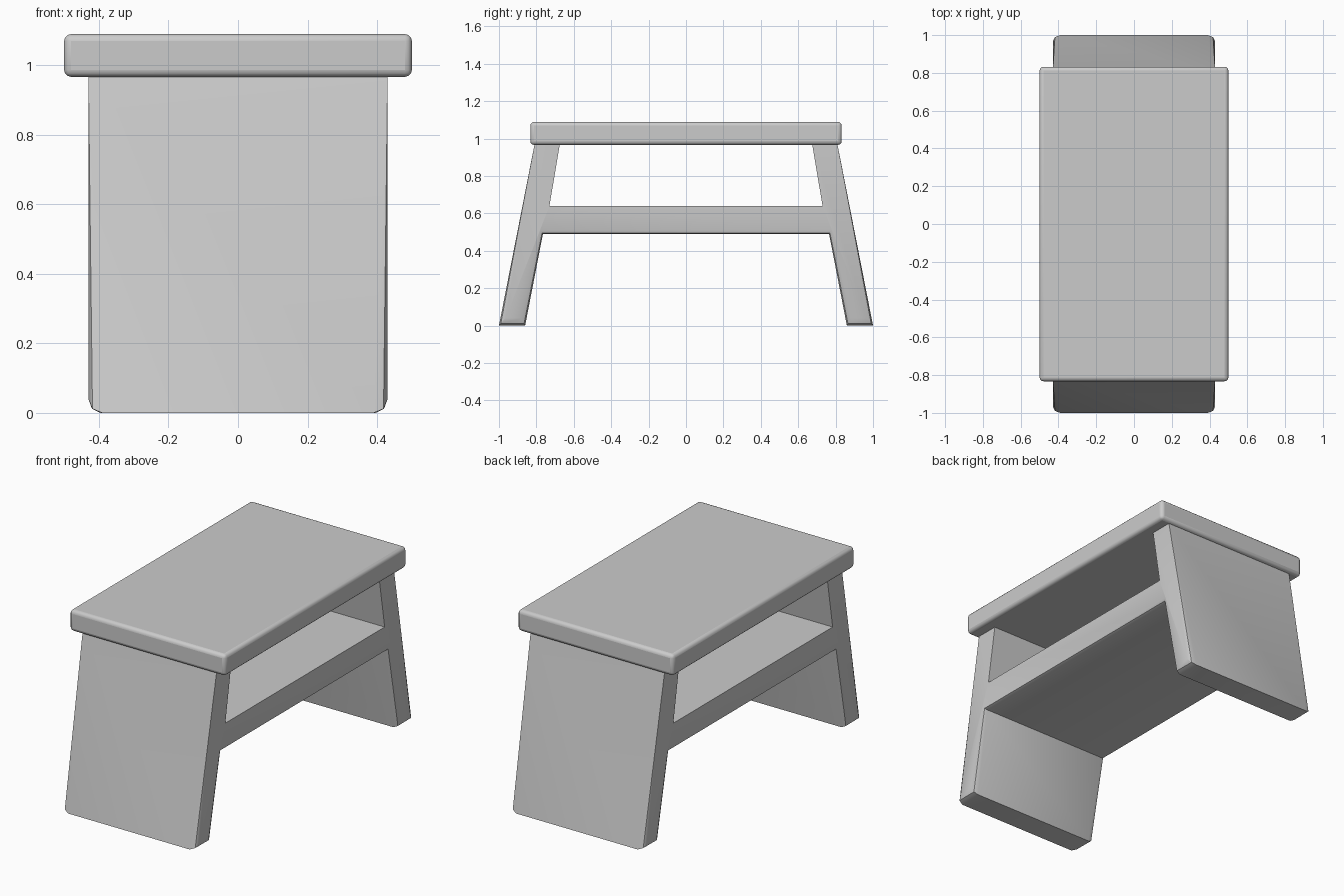
import bpy, bmesh, math

if "Cube" in bpy.data.objects:
    bpy.data.objects.remove(bpy.data.objects["Cube"])

def finish(bm, name):
    bmesh.ops.recalc_face_normals(bm, faces=bm.faces)
    mesh = bpy.data.meshes.new(name)
    bm.to_mesh(mesh)
    bm.free()
    ob = bpy.data.objects.new(name, mesh)
    bpy.context.collection.objects.link(ob)
    return ob

def smooth(ob, angle):
    bpy.ops.object.select_all(action='DESELECT')
    ob.select_set(True)
    bpy.context.view_layer.objects.active = ob
    bpy.ops.object.shade_smooth_by_angle(angle=math.radians(angle))

# seat: slab with softly rounded edges
bm = bmesh.new()
bmesh.ops.create_cube(bm, size=1)
for v in bm.verts:
    v.co.x *= 1.0
    v.co.y *= 1.665
    v.co.z = 1.0275 + v.co.z * 0.123
seat = finish(bm, "seat")
bev = seat.modifiers.new("round", 'BEVEL')
bev.width = 0.02
bev.segments = 3
smooth(seat, 35)

# frame: splayed legs and shelf in one H profile, side edges rounded,
# the rounding fading out towards the seat
# each point: y, z, rounding inset in y and z, rounding depth in x
half = [(0.765, 0.49, 0.015, 0.02, 0.02),
        (0.86, 0.0, 0.02, 0.04, 0.035),
        (1.0, 0.0, -0.035, 0.04, 0.04),
        (0.81, 0.968, 0, 0, 0),
        (0.675, 0.968, 0, 0, 0),
        (0.73, 0.64, 0, 0, 0)]
profile = half + [(-y, z, -iy, iz, d) for y, z, iy, iz, d in reversed(half)]
HALF_WIDTH = 0.43
SEGMENTS = 2

bm = bmesh.new()
rings = []
for side in (-1, 1):
    steps = range(SEGMENTS + 1)
    for k in (reversed(steps) if side < 0 else steps):
        a = math.pi / 2 * k / SEGMENTS
        inset, depth = 1 - math.cos(a), 1 - math.sin(a)
        rings.append([bm.verts.new((side * (HALF_WIDTH - d * depth),
                                    y + iy * inset, z + iz * inset))
                      for y, z, iy, iz, d in profile])
n = len(profile)
for r0, r1 in zip(rings, rings[1:]):
    for i in range(n):
        j = (i + 1) % n
        bm.faces.new((r0[i], r0[j], r1[j], r1[i]))
bm.faces.new(rings[0])
bm.faces.new(rings[-1])
bmesh.ops.remove_doubles(bm, verts=bm.verts, dist=0.0005)
frame = finish(bm, "legs_and_shelf")
smooth(frame, 35)
